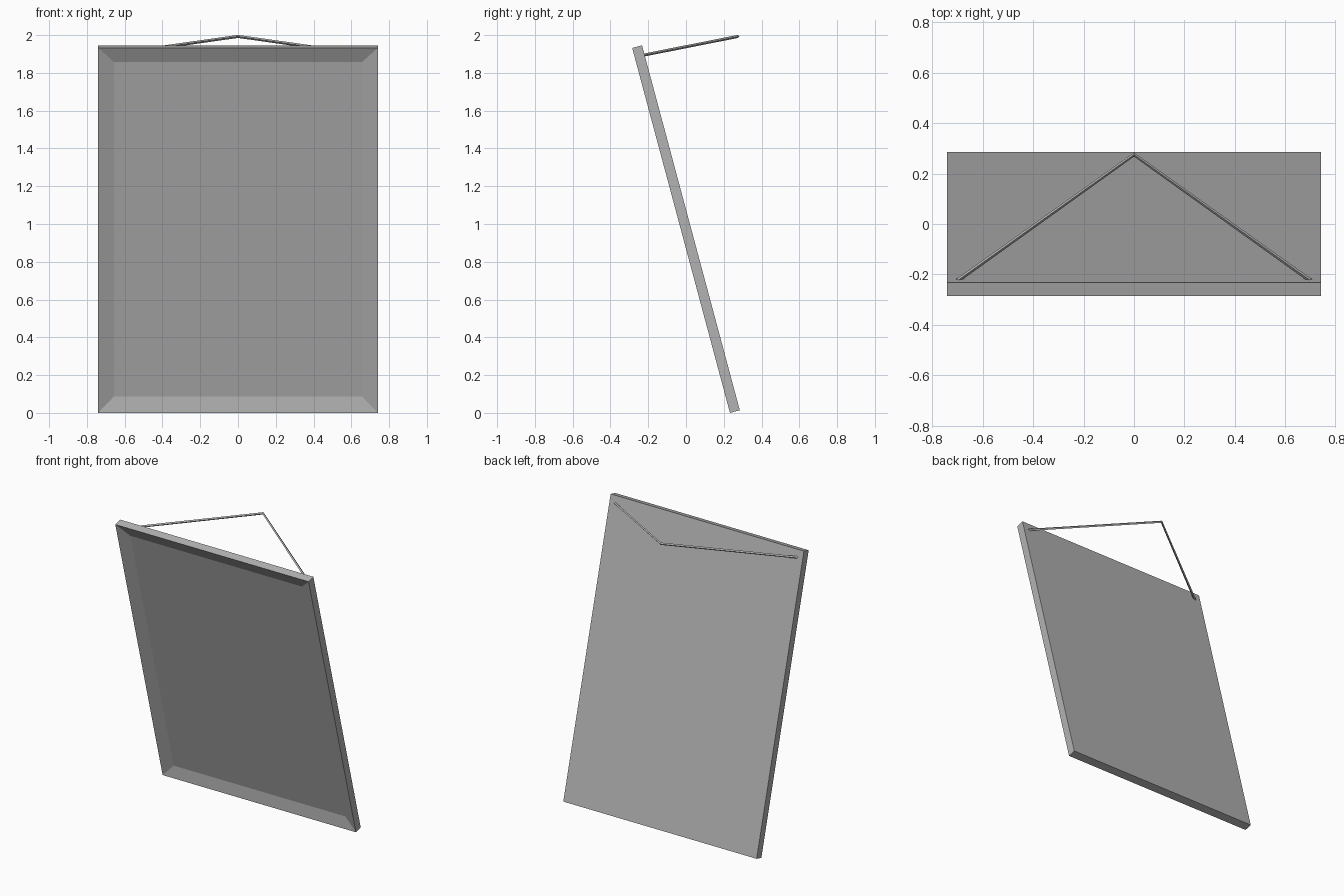
import bpy
import bmesh
from math import radians
from mathutils import Matrix, Vector

cube = bpy.data.objects.get("Cube")
if cube:
    bpy.data.objects.remove(cube, do_unlink=True)

WIDTH, HEIGHT, THICK = 1.48, 2.0, 0.054
BORDER, RECESS = 0.117, 0.025
TILT = radians(15)

grey = bpy.data.materials.new("plain grey")
grey.use_nodes = True
grey.diffuse_color = (0.45, 0.45, 0.45, 1)
grey.node_tree.nodes["Principled BSDF"].inputs["Base Color"].default_value = grey.diffuse_color

# Frame: a slab whose front is inset and sunk, giving sloping borders
bm = bmesh.new()
bmesh.ops.create_cube(bm, size=1)
bmesh.ops.scale(bm, vec=(WIDTH, THICK, HEIGHT), verts=bm.verts)
front = min(bm.faces, key=lambda f: f.calc_center_median().y)
bmesh.ops.inset_region(bm, faces=[front], thickness=BORDER, depth=0)
bmesh.ops.translate(bm, vec=(0, RECESS, 0), verts=front.verts)

# Lean the top forward and stand the lowest edge on the ground
bmesh.ops.rotate(bm, cent=(0, 0, 0), matrix=Matrix.Rotation(TILT, 3, "X"), verts=bm.verts)
bmesh.ops.translate(bm, vec=(0, 0, -min(v.co.z for v in bm.verts)), verts=bm.verts)
mesh = bpy.data.meshes.new("picture_frame")
bm.to_mesh(mesh)
bm.free()
mesh.materials.append(grey)
frame = bpy.data.objects.new("picture_frame", mesh)
bpy.context.collection.objects.link(frame)

# Hanging wire: a thin bent rod from both upper corners of the back
curve = bpy.data.curves.new("hanging_wire", "CURVE")
curve.dimensions = "3D"
curve.bevel_depth = 0.008
curve.bevel_resolution = 0
curve.use_fill_caps = True
path = curve.splines.new("POLY")
path.points.add(2)
for point, co in zip(path.points, [(-0.7, -0.225, 1.894), (0, 0.275, 1.993), (0.7, -0.225, 1.894)]):
    point.co = (*co, 1)
curve.materials.append(grey)
wire = bpy.data.objects.new("hanging_wire", curve)
bpy.context.collection.objects.link(wire)
bpy.context.view_layer.objects.active = wire
wire.select_set(True)
bpy.ops.object.convert(target="MESH")
bpy.ops.object.shade_flat()
